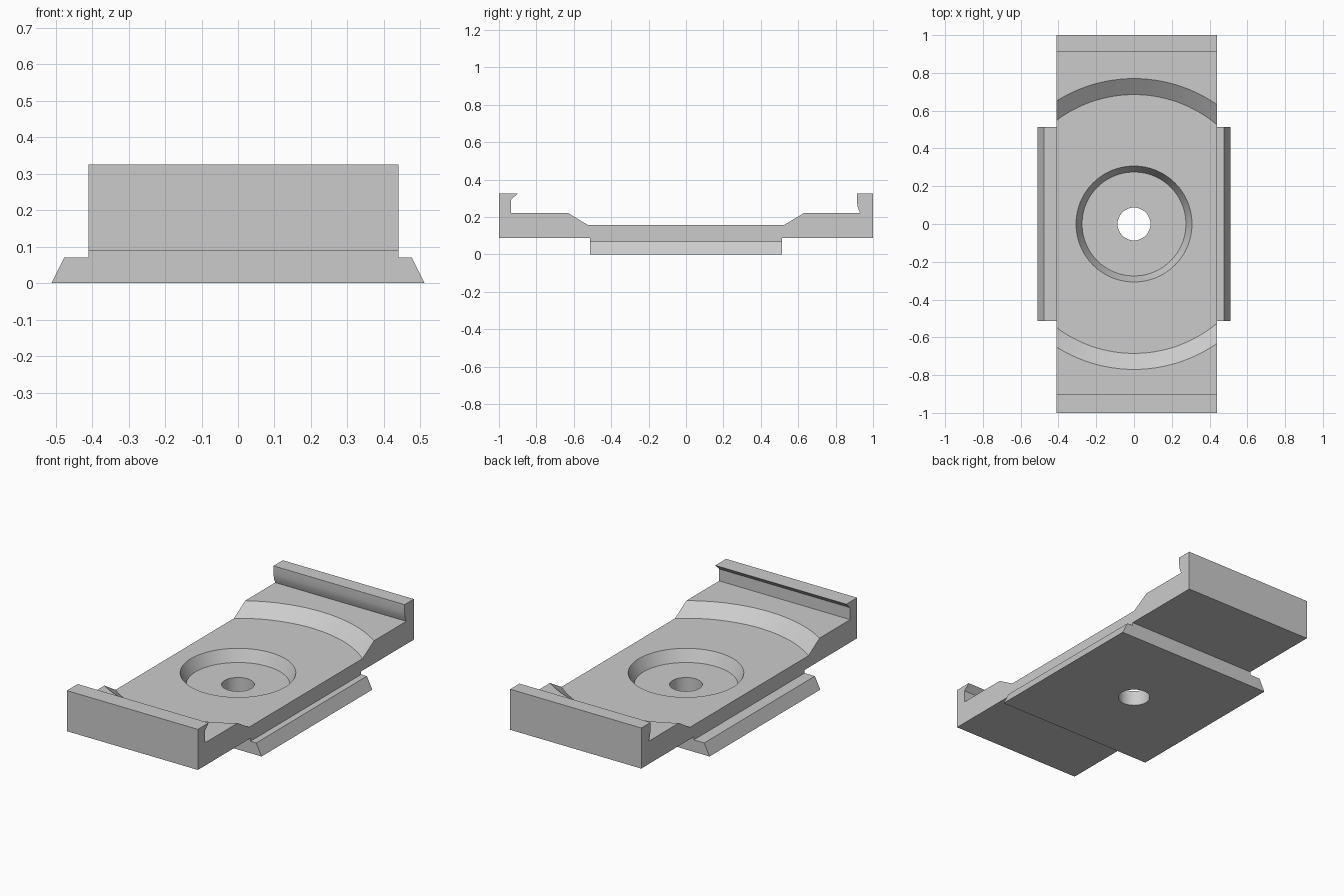
import bpy, bmesh, math

cube = bpy.data.objects.get("Cube")
if cube:
    bpy.data.objects.remove(cube, do_unlink=True)

grey = bpy.data.materials.new("plain grey")
grey.use_nodes = True
colour = (0.6, 0.6, 0.6, 1)
grey.diffuse_color = colour
grey.node_tree.nodes["Principled BSDF"].inputs["Base Color"].default_value = colour


def add_object(name, bm):
    bmesh.ops.recalc_face_normals(bm, faces=bm.faces)
    mesh = bpy.data.meshes.new(name)
    bm.to_mesh(mesh)
    bm.free()
    mesh.materials.append(grey)
    obj = bpy.data.objects.new(name, mesh)
    bpy.context.collection.objects.link(obj)
    return obj


def prism(name, points, travel):
    """Extrude a closed outline along a vector."""
    bm = bmesh.new()
    face = bm.faces.new([bm.verts.new(p) for p in points])
    result = bmesh.ops.extrude_face_region(bm, geom=[face])
    verts = [v for v in result["geom"] if isinstance(v, bmesh.types.BMVert)]
    bmesh.ops.translate(bm, verts=verts, vec=travel)
    return add_object(name, bm)


def cone(name, z0, r0, z1, r1, sides):
    """Upright cutter that widens from z0 to z1."""
    bm = bmesh.new()
    bmesh.ops.create_cone(bm, cap_ends=True, segments=sides,
                          radius1=r0, radius2=r1, depth=z1 - z0)
    bmesh.ops.translate(bm, verts=bm.verts, vec=(0, 0, (z0 + z1) / 2))
    return add_object(name, bm)


def combine(target, tool, operation):
    mod = target.modifiers.new(operation, "BOOLEAN")
    mod.object, mod.operation, mod.solver = tool, operation, "EXACT"
    bpy.context.view_layer.objects.active = target
    bpy.ops.object.modifier_apply(modifier=mod.name)
    bpy.data.objects.remove(tool, do_unlink=True)


LEFT, RIGHT = -0.41, 0.44
UNDER, FLOOR, DECK, TOP = 0.088, 0.158, 0.222, 0.326

# Long plate with a hooked front lip and an undercut back lip
side = [(-1, UNDER), (1, UNDER), (1, TOP), (0.914, TOP), (0.914, 0.28),
        (0.919, 0.25), (0.93, DECK), (-0.935, DECK), (-0.935, 0.292), (-0.9, TOP), (-1, TOP)]
plate = prism("clamp_plate", [(LEFT, y, z) for y, z in side], (RIGHT - LEFT, 0, 0))

# Base with sloped flanges and a narrower neck
end = [(-0.512, 0), (0.512, 0), (0.477, 0.07), (RIGHT, 0.07), (RIGHT, UNDER),
       (LEFT, UNDER), (LEFT, 0.07), (-0.477, 0.07)]
base = prism("flanged_base", [(x, -0.513, z) for x, z in end], (0, 1.026, 0))
combine(plate, base, "UNION")

# Wide round seat, screw recess and through hole
combine(plate, cone("seat_cutter", FLOOR, 0.685, 0.25, 0.807, 128), "DIFFERENCE")
combine(plate, cone("recess_cutter", 0.09, 0.275, 0.2, 0.327, 96), "DIFFERENCE")
combine(plate, cone("hole_cutter", -0.1, 0.087, 0.3, 0.087, 64), "DIFFERENCE")

bpy.ops.object.select_all(action="DESELECT")
plate.select_set(True)
bpy.context.view_layer.objects.active = plate
bpy.ops.object.shade_smooth_by_angle(angle=math.radians(25))
